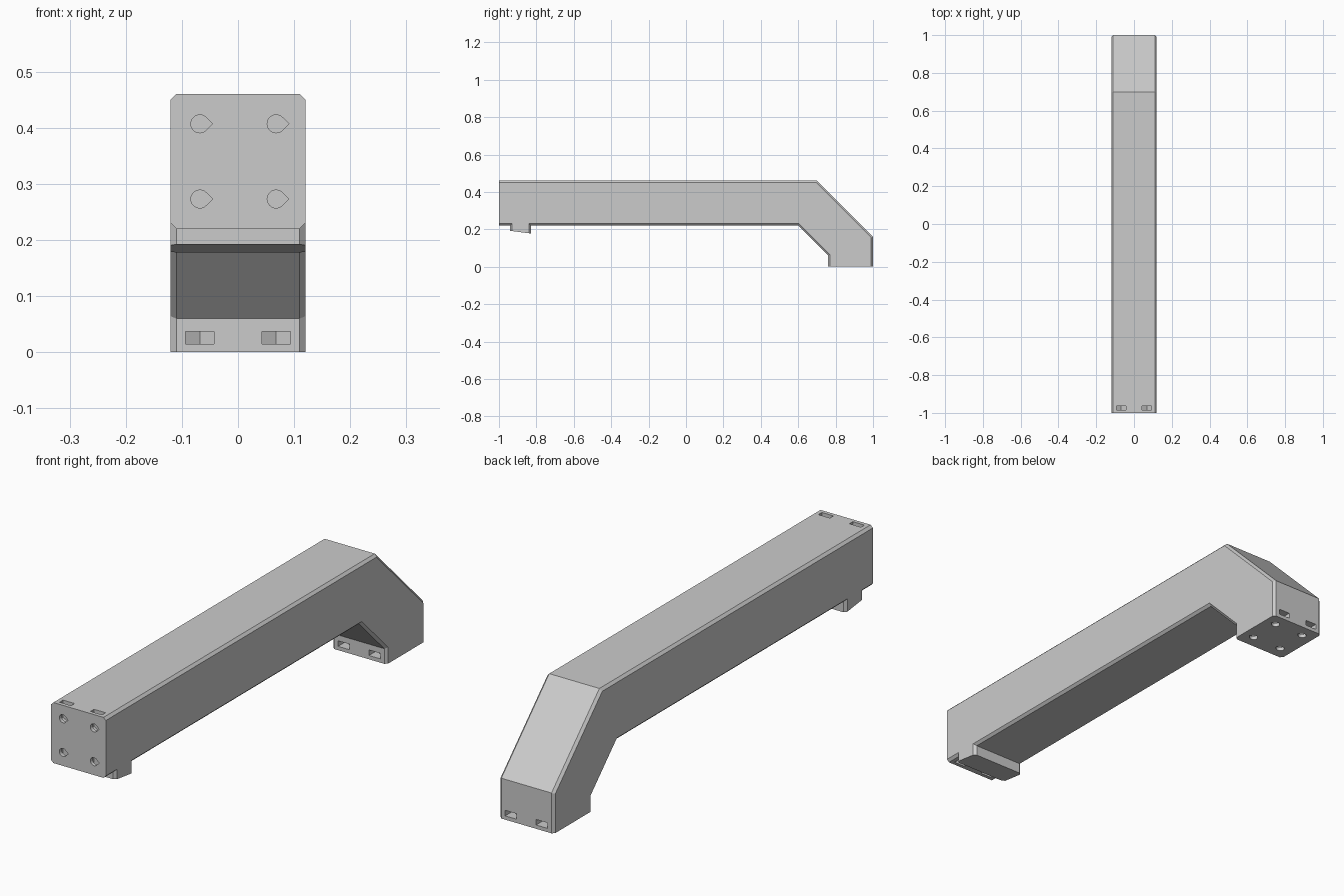
import bpy, bmesh, math
from mathutils import Vector

cube = bpy.data.objects.get("Cube")
if cube:
    bpy.data.objects.remove(cube)

WIDTH, CHAMFER = 0.12, 0.01      # half width of the bar, corner bevel
HOLE_X, HOLE_IN = 0.068, 0.053   # hole spacing from the middle and from the faces

grey = bpy.data.materials.new("plain grey")
grey.use_nodes = True
color = (0.6, 0.6, 0.6, 1)
grey.diffuse_color = color
grey.node_tree.nodes["Principled BSDF"].inputs["Base Color"].default_value = color


def loft(bm, rings):
    """Skin a closed solid through rings of equal point count."""
    loops = [[bm.verts.new(p) for p in ring] for ring in rings]
    n = len(loops[0])
    for a, b in zip(loops, loops[1:]):
        for i in range(n):
            j = (i + 1) % n
            bm.faces.new((a[i], a[j], b[j], b[i]))
    bm.faces.new(loops[0][::-1])
    bm.faces.new(loops[-1])


def finish(bm, name):
    bmesh.ops.recalc_face_normals(bm, faces=bm.faces)
    mesh = bpy.data.meshes.new(name)
    bm.to_mesh(mesh)
    bm.free()
    mesh.materials.append(grey)
    obj = bpy.data.objects.new(name, mesh)
    bpy.context.collection.objects.link(obj)
    return obj


def chamfered_rect(w, h, c):
    """Octagonal outline spanning -w..w and 0..h."""
    half = [(w - c, 0), (w, c), (w, h - c), (w - c, h)]
    return half + [(-x, y) for x, y in reversed(half)]


# Handle bar: bevelled square section swept through two mitred bends
stations = [((-1, 0.22), (-1, 0.46)), ((0.60, 0.22), (0.70, 0.46)),
            ((0.76, 0.06), (1, 0.16)), ((0.76, 0), (1, 0))]
section = chamfered_rect(WIDTH, 1, CHAMFER / 0.24)
section = [(math.copysign(WIDTH - CHAMFER, x) if t in (0, 1) else x, t) for x, t in section]
rings = []
for inner, outer in stations:
    inner, outer = Vector((0, *inner)), Vector((0, *outer))
    rings.append([inner.lerp(outer, t) + Vector((x, 0, 0)) for x, t in section])
bm = bmesh.new()
loft(bm, rings)
bar = finish(bm, "handle_bar")

# Sloping catch under the front end, with bevelled upright corners
bm = bmesh.new()
outline = chamfered_rect(WIDTH, 0.11, CHAMFER)
loft(bm, [[(x, -0.94 + y, 0.192 - 0.13 * y) for x, y in outline],
          [(x, -0.94 + y, 0.232) for x, y in outline]])
catch = finish(bm, "catch_tab")

# Mounting faces: map (x, depth into end, distance from side face) to space
sides = [lambda x, a, b: (x, -1 + a, 0.46 - b),
         lambda x, a, b: (x, -1 + a, 0.22 + b),
         lambda x, a, b: (x, 1 - b, a),
         lambda x, a, b: (x, 0.76 + b, a)]

# Teardrop screw holes and pointed nut slots
r = 0.016
teardrop = [(r * math.cos(math.radians(d)), HOLE_IN + r * math.sin(math.radians(d)))
            for d in range(45, 316, 15)] + [(r * math.sqrt(2), HOLE_IN)]
nut = 0.0294
nut_side = nut * math.cos(math.pi / 6)
slot = [(-nut_side, -0.02), (nut_side, -0.02), (nut_side, HOLE_IN + nut / 2),
        (0, HOLE_IN + nut), (-nut_side, HOLE_IN + nut / 2)]

for name, shape, start, end in (("slot_cutter", slot, 0.015, 0.037),
                                ("hole_cutter", teardrop, -0.02, 0.06)):
    bm = bmesh.new()
    for place in sides:
        for cx in (-HOLE_X, HOLE_X):
            loft(bm, [[place(cx + x, a, b) for x, b in shape] for a in (start, end)])
    cutter = finish(bm, name)
    cutter.hide_render = True
    cutter.display_type = 'WIRE'
    cut = bar.modifiers.new(name, 'BOOLEAN')
    cut.operation = 'DIFFERENCE'
    cut.solver = 'EXACT'
    cut.object = cutter

# Bake the cuts and drop the cutters
bpy.context.view_layer.objects.active = bar
for cut in list(bar.modifiers):
    helper = cut.object
    bpy.ops.object.modifier_apply(modifier=cut.name)
    bpy.data.objects.remove(helper)
